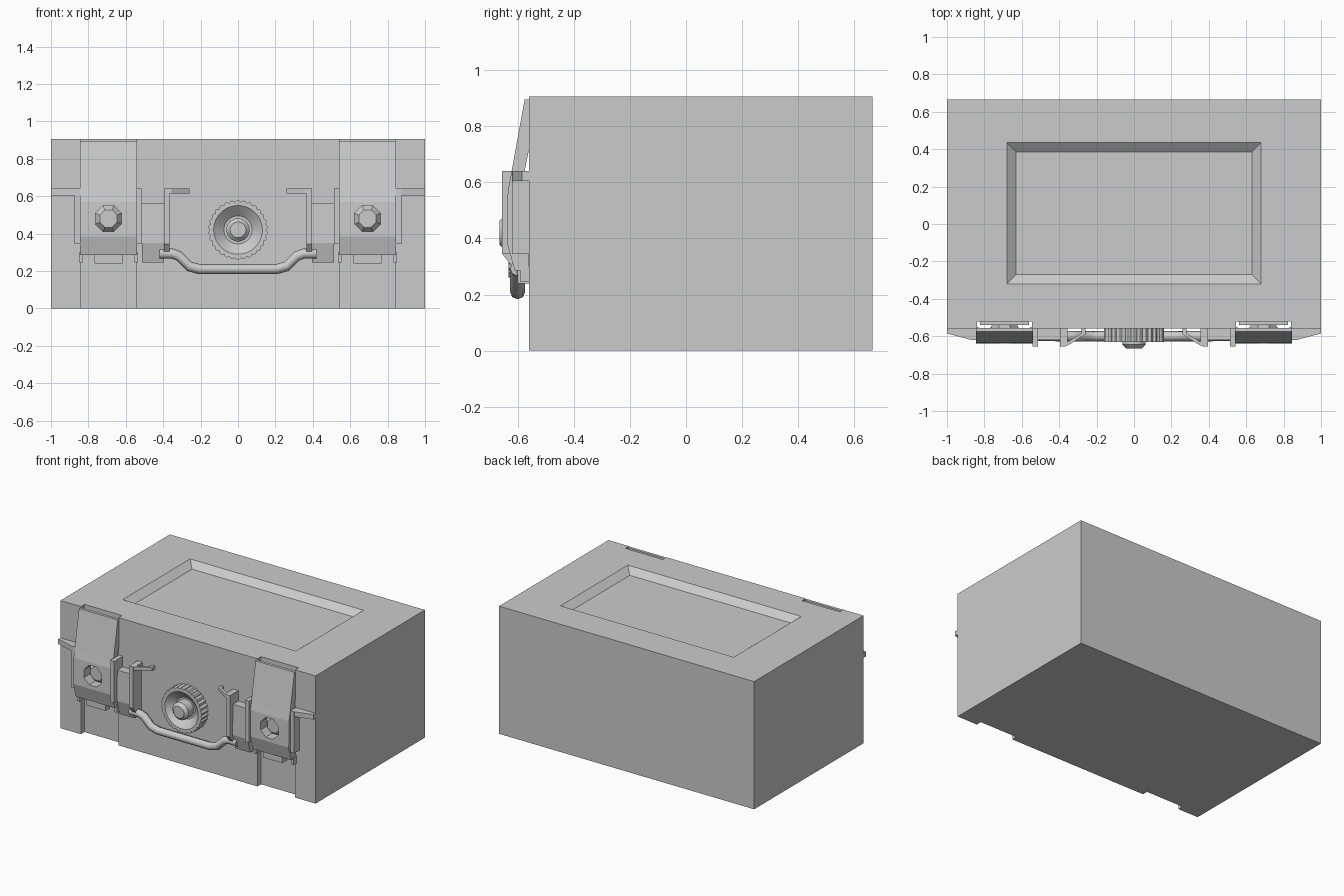
import bpy, bmesh, math
from mathutils import Vector

if "Cube" in bpy.data.objects:
    bpy.data.objects.remove(bpy.data.objects["Cube"], do_unlink=True)

GREY = (0.6, 0.6, 0.6, 1)
grey = bpy.data.materials.new("plain grey")
grey.use_nodes = True
grey.diffuse_color = GREY
grey.node_tree.nodes["Principled BSDF"].inputs["Base Color"].default_value = GREY

FRONT, BACK, CHANNEL = -0.56, 0.665, -0.52


def finish(name, bm):
    bmesh.ops.recalc_face_normals(bm, faces=bm.faces)
    mesh = bpy.data.meshes.new(name)
    bm.to_mesh(mesh)
    bm.free()
    mesh.materials.append(grey)
    ob = bpy.data.objects.new(name, mesh)
    bpy.context.collection.objects.link(ob)
    return ob


def loft(name, rings):
    """Skin closed rings of points and cap both ends."""
    bm = bmesh.new()
    loops = [[bm.verts.new(p) for p in ring] for ring in rings]
    for a, b in zip(loops, loops[1:]):
        for i in range(len(a)):
            j = (i + 1) % len(a)
            bm.faces.new((a[i], a[j], b[j], b[i]))
    bm.faces.new(loops[0])
    bm.faces.new(loops[-1])
    return finish(name, bm)


def prism_z(name, outline, z0, z1):
    return loft(name, [[(x, y, z) for x, y in outline] for z in (z0, z1)])


def prism_x(name, outline, x0, x1):
    return loft(name, [[(x, y, z) for y, z in outline] for x in (x0, x1)])


def box(name, x0, x1, y0, y1, z0, z1):
    return prism_z(name, [(x0, y0), (x1, y0), (x1, y1), (x0, y1)], z0, z1)


def lathe_y(name, cx, cz, profile, n, turn=0.0, lobes=0, depth=0.0):
    """Rings of (radius, y) around an axis along y; lobed outer rings are flagged."""
    rings = []
    for r, y, ribbed in profile:
        ring = []
        for i in range(n):
            a = 2 * math.pi * i / n + turn
            rr = r - depth * (1 - abs(math.sin(lobes * a / 2))) if ribbed else r
            ring.append((cx + rr * math.cos(a), y, cz + rr * math.sin(a)))
        rings.append(ring)
    return loft(name, rings)


def cut(ob, cutter):
    mod = ob.modifiers.new("cut", 'BOOLEAN')
    mod.operation, mod.object, mod.solver = 'DIFFERENCE', cutter, 'EXACT'
    cutter.hide_render = True
    deps = bpy.context.evaluated_depsgraph_get()
    mesh = bpy.data.meshes.new_from_object(ob.evaluated_get(deps))
    ob.modifiers.clear()
    ob.data = mesh
    bpy.data.objects.remove(cutter, do_unlink=True)


# Case body with a vertical channel behind each latch
half = [(0.545, FRONT), (0.545, CHANNEL), (0.84, CHANNEL), (0.84, FRONT), (1, FRONT), (1, BACK)]
body = prism_z("case_body", half + [(-x, y) for x, y in reversed(half)], 0, 0.905)


# Sloped recess in the lid
def lid_ring(grow, z):
    x, y0, y1 = 0.63 + grow, -0.27 - grow, 0.385 + grow
    return [(-x, y0, z), (x, y0, z), (x, y1, z), (-x, y1, z)]


cut(body, loft("lid_cutter", [lid_ring(0, 0.865), lid_ring(0.1, 0.945)]))

for s, side in ((1, "left"), (-1, "right")):
    cx = 0.6925 * s

    # Latch lever with an octagonal hole
    lever = prism_x(side + "_latch", [(-0.555, 0.895), (-0.575, 0.895), (-0.625, 0.57 + 0.05),
                                      (-0.635, 0.57), (-0.638, 0.385), (-0.61, 0.285), (-0.56, 0.285),
                                      (-0.57, 0.6), (-0.575, 0.64), (-0.557, 0.73)],
                    cx - 0.152, cx + 0.152)
    cut(lever, lathe_y("hole_cutter", cx, 0.48, [(0.075, -0.7, 0), (0.075, -0.54, 0)], 8, math.pi / 8))

    # Bolt, backing plate, lower tab and feet behind the lever
    lathe_y(side + "_latch_bolt", cx, 0.48,
            [(0.075, -0.53, 0), (0.075, -0.565, 0), (0.05, -0.595, 0)], 8, math.pi / 8)
    box(side + "_latch_plate", cx - 0.13, cx + 0.13, -0.54, CHANNEL, 0.29, 0.62)
    box(side + "_latch_tab", cx - 0.075, cx + 0.075, -0.6, -0.55, 0.24, 0.3)
    for dx in (-0.148, 0.148):
        box(side + "_latch_foot", cx + dx - 0.009, cx + dx + 0.009, -0.59, -0.55, 0.245, 0.3)

    # Guard outside the latch, with its tapered arm
    box(side + "_outer_guard", 0.845 * s, 0.875 * s, -0.62, FRONT, 0.345, 0.64)
    arm = [(0.87, FRONT), (0.87, -0.62), (1, -0.585), (1, FRONT)]
    prism_z(side + "_outer_arm", [(x * s, y) for x, y in arm], 0.605, 0.64)

    # Guard inside the latch
    box(side + "_inner_guard", 0.512 * s, 0.543 * s, -0.655, FRONT, 0.345, 0.64)

    # Handle mount, its rail and the open triangular bracket
    prism_x(side + "_handle_mount", [(FRONT, 0.565), (-0.62, 0.565), (-0.625, 0.35),
                                     (-0.595, 0.245), (FRONT, 0.245)], 0.395 * s, 0.512 * s)
    prism_x(side + "_handle_rail", [(FRONT, 0.64), (-0.655, 0.64), (-0.655, 0.345),
                                    (-0.62, 0.3), (FRONT, 0.3)], 0.365 * s, 0.395 * s)
    bracket = [(0.37, FRONT), (0.37, -0.65), (0.355, -0.65), (0.26, -0.59), (0.26, FRONT),
               (0.28, FRONT), (0.28, -0.585), (0.355, -0.63), (0.355, FRONT)]
    prism_z(side + "_bracket", [(x * s, y) for x, y in bracket], 0.615, 0.64)

# Carry handle swept along a dipped path
path = [(0.42, 0.293), (0.35, 0.293), (0.315, 0.28), (0.26, 0.225), (0.205, 0.21)]
path += [(-x, z) for x, z in reversed(path)]
curve = bpy.data.curves.new("handle", 'CURVE')
curve.dimensions = '3D'
curve.bevel_depth, curve.bevel_resolution, curve.use_fill_caps = 0.027, 2, True
spline = curve.splines.new('POLY')
spline.points.add(len(path) - 1)
for point, (x, z) in zip(spline.points, path):
    point.co = (x, -0.6, z, 1)
curve.materials.append(grey)
bpy.context.collection.objects.link(bpy.data.objects.new("handle", curve))

# Ribbed knob with a dished face and a central button
lathe_y("knob", 0, 0.42, [(0.16, FRONT + 0.01, 1), (0.16, -0.632, 1), (0.13, -0.632, 0),
                          (0.11, -0.615, 0), (0.075, -0.585, 0), (0.062, -0.585, 0),
                          (0.062, -0.645, 0), (0.042, -0.665, 0)], 120, 0, 30, 0.01)
